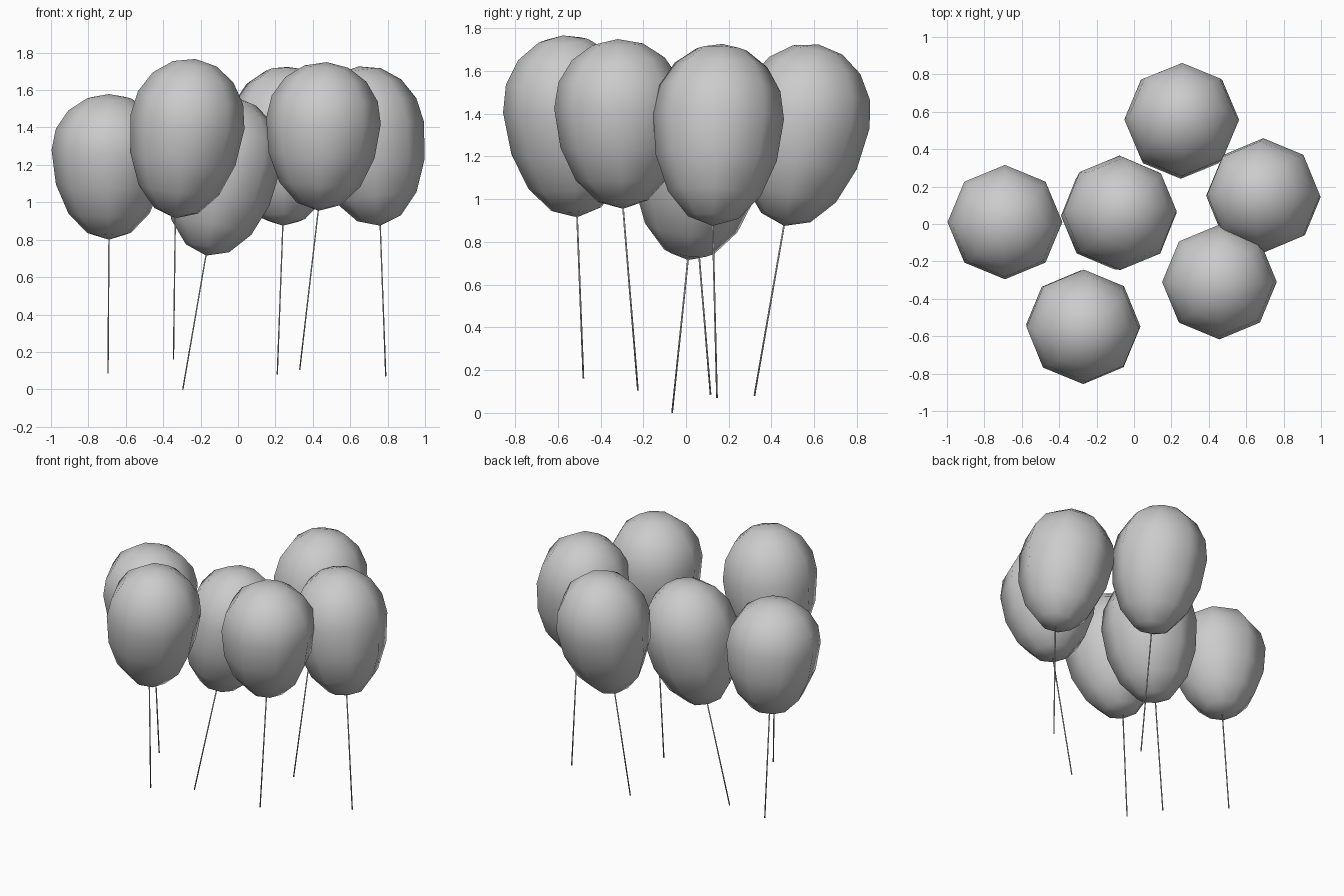
import bpy, bmesh
from mathutils import Vector

if "Cube" in bpy.data.objects:
    bpy.data.objects.remove(bpy.data.objects["Cube"])

RADIUS = 0.307
STRING_RADIUS = 0.004
UP = Vector((0, 0, 1))

# widest centre, bottom tip, free end of string, dome height
BALLOONS = [
    ((-0.69, 0.01, 1.28), (-0.69, 0.055, 0.80), (-0.695, 0.115, 0.085), 0.30),
    ((-0.27, -0.55, 1.43), (-0.335, -0.51, 0.915), (-0.345, -0.48, 0.16), 0.34),
    ((-0.075, 0.06, 1.23), (-0.17, 0.01, 0.715), (-0.295, -0.065, 0.0), 0.34),
    ((0.255, 0.558, 1.39), (0.24, 0.46, 0.875), (0.21, 0.32, 0.08), 0.34),
    ((0.457, -0.31, 1.435), (0.43, -0.295, 0.955), (0.33, -0.225, 0.105), 0.315),
    ((0.69, 0.152, 1.39), (0.76, 0.125, 0.875), (0.79, 0.145, 0.07), 0.34),
]


def make_object(name, bm, location, axis):
    mesh = bpy.data.meshes.new(name)
    for f in bm.faces:
        f.smooth = True
    bm.to_mesh(mesh)
    bm.free()
    ob = bpy.data.objects.new(name, mesh)
    bpy.context.collection.objects.link(ob)
    ob.location = location
    ob.rotation_mode = 'QUATERNION'
    ob.rotation_quaternion = UP.rotation_difference(axis)
    return ob


def balloon(name, centre, tip, dome):
    # eight-sided sphere: short dome above, long taper below
    axis = centre - tip
    bm = bmesh.new()
    bmesh.ops.create_uvsphere(bm, u_segments=8, v_segments=8, radius=1)
    for v in bm.verts:
        v.co.x *= RADIUS
        v.co.y *= RADIUS
        v.co.z *= dome if v.co.z > 0 else axis.length
    return make_object(name, bm, centre, axis)


def string(name, top, end):
    axis = top - end
    bm = bmesh.new()
    bmesh.ops.create_cone(bm, cap_ends=True, segments=6, radius1=STRING_RADIUS,
                          radius2=STRING_RADIUS, depth=axis.length)
    return make_object(name, bm, (top + end) / 2, axis)


for i, (centre, tip, end, dome) in enumerate(BALLOONS, 1):
    centre, tip, end = Vector(centre), Vector(tip), Vector(end)
    balloon(f"balloon_{i}", centre, tip, dome)
    string(f"balloon_string_{i}", tip + UP * 0.01, end)
